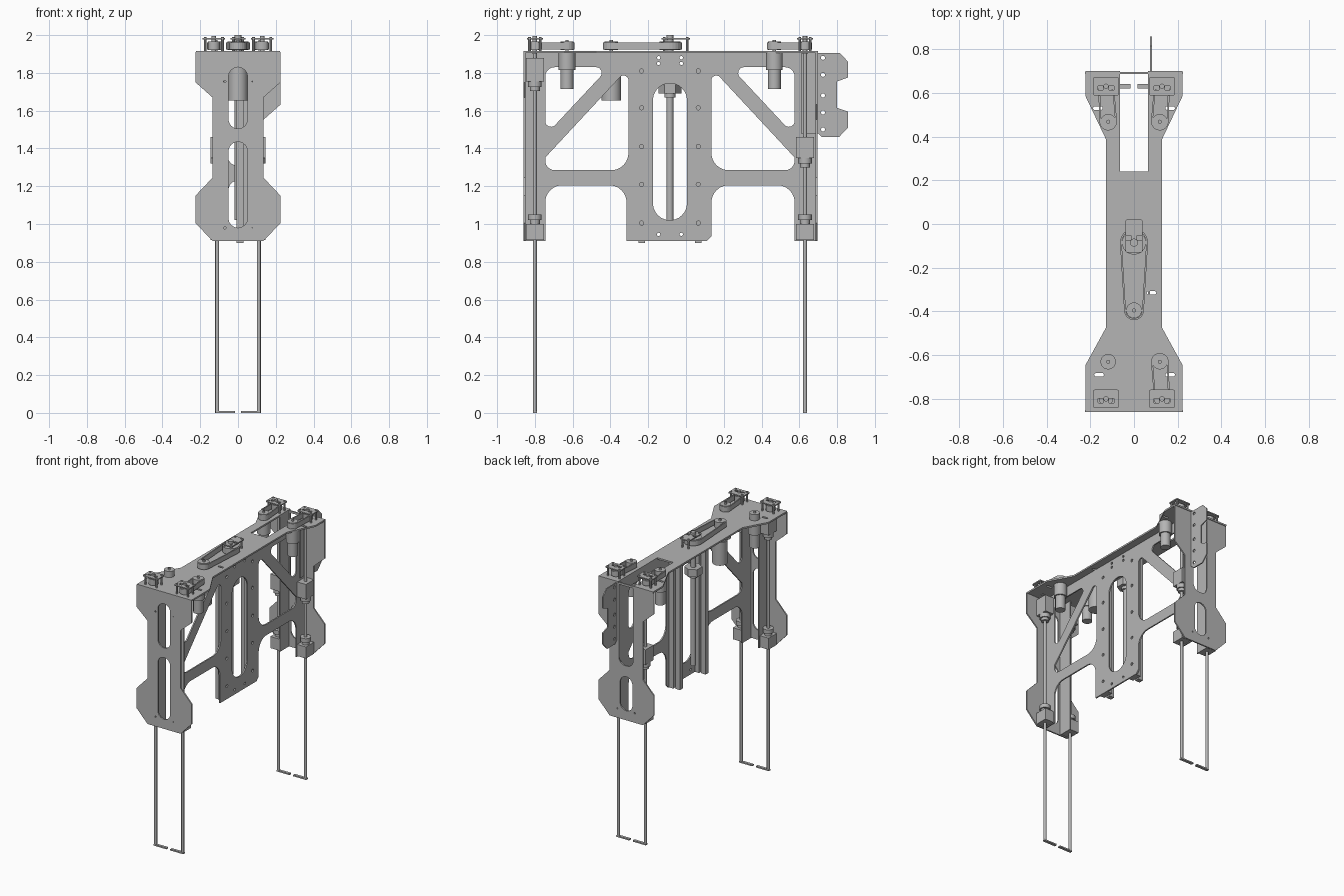
import bpy, bmesh, math
from mathutils import Vector, Matrix

cube = bpy.data.objects.get("Cube")
if cube:
    bpy.data.objects.remove(cube)

grey = bpy.data.materials.new("machined_grey")
grey.use_nodes = True
grey.diffuse_color = (0.46, 0.46, 0.46, 1)
grey.node_tree.nodes["Principled BSDF"].inputs["Base Color"].default_value = (0.46, 0.46, 0.46, 1)

# Local plate axes mapped to the world for plates facing x, y or z
FACING = {
    "x": Matrix(((0, 0, 1, 0), (1, 0, 0, 0), (0, 1, 0, 0), (0, 0, 0, 1))),
    "y": Matrix(((1, 0, 0, 0), (0, 0, -1, 0), (0, 1, 0, 0), (0, 0, 0, 1))),
    "z": Matrix.Identity(4),
}


def add(name, bm):
    mesh = bpy.data.meshes.new(name)
    bmesh.ops.recalc_face_normals(bm, faces=bm.faces[:])
    bm.to_mesh(mesh)
    bm.free()
    mesh.materials.append(grey)
    obj = bpy.data.objects.new(name, mesh)
    bpy.context.collection.objects.link(obj)
    return obj


def box(name, x, y, z):
    bm = bmesh.new()
    bmesh.ops.create_cube(bm, size=1)
    for v in bm.verts:
        for i, (lo, hi) in enumerate((x, y, z)):
            v.co[i] = lo if v.co[i] < 0 else hi
    return add(name, bm)


def cyl(name, x, y, z0, z1, r, sides=24):
    bm = bmesh.new()
    bmesh.ops.create_cone(bm, cap_ends=True, segments=sides, radius1=r, radius2=r, depth=z1 - z0,
                          matrix=Matrix.Translation((x, y, (z0 + z1) / 2)))
    for f in bm.faces:
        f.smooth = len(f.verts) == 4 and sides > 8
    for e in bm.edges:
        e.smooth = all(f.smooth for f in e.link_faces)
    return add(name, bm)


def rounded(corners):
    """Outline from (u, v[, radius]) corners with true fillets."""
    pts = []
    for i, c in enumerate(corners):
        p = Vector(c[:2])
        r = c[2] if len(c) > 2 else 0
        if not r:
            pts.append(p)
            continue
        a = (Vector(corners[i - 1][:2]) - p).normalized()
        b = (Vector(corners[(i + 1) % len(corners)][:2]) - p).normalized()
        half = a.angle(b) / 2
        mid = p + (a + b).normalized() * r / math.sin(half)
        reach = r / math.tan(half)
        d0, d1 = p + a * reach - mid, p + b * reach - mid
        pts += [mid + d0.lerp(d1, k / 8).normalized() * r for k in range(9)]
    return pts


def slot(u0, u1, v0, v1, r=None):
    r = r or min(u1 - u0, v1 - v0) / 2 * 0.999
    return rounded([(u0, v0, r), (u1, v0, r), (u1, v1, r), (u0, v1, r)])


def hole(u, v, r):
    return [Vector((u + r * math.cos(k * math.pi / 6), v + r * math.sin(k * math.pi / 6))) for k in range(12)]


def plate(name, facing, at, thick, outline, holes=()):
    """Flat sheet with cutouts, centred on the given position along its facing axis."""
    curve = bpy.data.curves.new(name, "CURVE")
    curve.dimensions = "2D"
    curve.fill_mode = "BOTH"
    curve.extrude = thick / 2
    for loop in (outline, *holes):
        s = curve.splines.new("POLY")
        s.points.add(len(loop) - 1)
        for p, q in zip(s.points, loop):
            p.co = (q[0], q[1], 0, 1)
        s.use_cyclic_u = True
    helper = bpy.data.objects.new(name + "_curve", curve)
    bpy.context.collection.objects.link(helper)
    mesh = bpy.data.meshes.new_from_object(helper.evaluated_get(bpy.context.evaluated_depsgraph_get()))
    bpy.data.objects.remove(helper)
    bm = bmesh.new()
    bm.from_mesh(mesh)
    bpy.data.meshes.remove(mesh)
    bmesh.ops.remove_doubles(bm, verts=bm.verts[:], dist=1e-5)
    shift = Vector([at if a == facing else 0 for a in "xyz"])
    bmesh.ops.transform(bm, matrix=Matrix.Translation(shift) @ FACING[facing], verts=bm.verts[:])
    for f in bm.faces:
        f.smooth = False
    return add(name, bm)


def belt(name, p, rp, q, rq, z0, z1):
    """Open belt loop round two pulleys."""
    p, q = Vector(p), Vector(q)
    d = q - p
    base = math.atan2(d.y, d.x)
    lean = math.acos((rp - rq) / d.length)

    def loop(inset):
        pts = []
        for c, r, start, end in ((q, rq, -lean, lean), (p, rp, lean, 2 * math.pi - lean)):
            for k in range(13):
                a = base + start + (end - start) * k / 12
                pts.append(c + Vector((math.cos(a), math.sin(a))) * (r - inset))
        return pts
    plate(name, "z", (z0 + z1) / 2, z1 - z0, loop(0), [loop(0.008)])


# Top deck with rear notch and adjusting slots
half = [(0.222, -0.86), (0.222, -0.645), (0.128, -0.474), (0.128, 0.387), (0.222, 0.585), (0.222, 0.70)]
notch = [(0.064, 0.70), (0.064, 0.24), (-0.064, 0.24), (-0.064, 0.70)]
cuts = [slot(x - 0.022, x + 0.022, y - 0.008, y + 0.008)
        for x, y in ((-0.16, -0.69), (0.165, -0.69), (-0.165, 0.53), (0.165, 0.53), (0.08, -0.315))]
plate("top_deck", "z", 1.91, 0.012, half + notch + [(-x, y) for x, y in reversed(half)], cuts)


# End plates
def end_outline(drop):
    right = [(0.135, 0.91), (0.225, 1.005), (0.225, 1.15), (0.135, 1.245)]
    left = [(-x, z) for x, z in reversed(right)]
    return (right + [(0.135, 1.67 - drop), (0.225, 1.75 - drop), (0.225, 1.91),
                     (-0.225, 1.91), (-0.225, 1.75), (-0.135, 1.67)] + left)


bolts = [hole(x, z, 0.006) for x in (-0.07, 0.07) for z in (0.98, 1.755)]
plate("front_plate", "y", -0.855, 0.01, end_outline(0),
      [slot(-0.05, 0.05, 1.505, 1.83), slot(-0.05, 0.05, 0.98, 1.435)] + bolts)
plate("back_plate", "y", 0.69, 0.01, end_outline(0.118),
      [rounded([(-0.055, 1.31, 0.05), (0.06, 1.31, 0.05), (0.06, 1.895), (-0.055, 1.895)]),
       slot(-0.05, 0.05, 0.98, 1.23)] + bolts[:1] + bolts[2:3])

# Long web plate with diagonal braces
right_cuts = [[(0.135, 1.285, 0.09), (0.575, 1.285, 0.05), (0.575, 1.352), (0.135, 1.825, 0.025)],
              [(0.575, 1.83, 0.05), (0.237, 1.83, 0.03), (0.575, 1.468, 0.03)]]
left_cuts = [[(-0.17 - c[0], *c[1:]) for c in loop] for loop in right_cuts]
web_cuts = [rounded(c) for c in right_cuts + left_cuts] + [slot(-0.175, 0.005, 1.02, 1.745)]
web_cuts += [hole(y, z, 0.011) for y in (-0.235, 0.065) for z in (1.81, 1.615, 1.41, 1.21, 1.005)]
web_cuts += [hole(y, z, 0.009) for y in (-0.145, -0.025) for z in (1.88, 1.85, 0.945)]
plate("web_plate", "x", 0.069, 0.01, rounded([
    (-0.86, 0.91), (-0.745, 0.91), (-0.745, 1.205, 0.09), (-0.315, 1.205, 0.09), (-0.315, 0.91),
    (0.11, 0.91), (0.135, 0.935), (0.135, 1.205, 0.09), (0.575, 1.205, 0.09), (0.575, 0.91),
    (0.69, 0.91), (0.69, 1.91), (-0.86, 1.91)]), web_cuts)

# Rear side bracket
plate("rear_bracket", "x", 0.078, 0.008, [
    (0.61, 1.905), (0.815, 1.905), (0.857, 1.86), (0.857, 1.775), (0.80, 1.755), (0.80, 1.615),
    (0.857, 1.595), (0.857, 1.51), (0.81, 1.46), (0.72, 1.46), (0.70, 1.48), (0.61, 1.48)],
    [hole(0.725, z, 0.011) for z in (1.88, 1.79, 1.68, 1.59, 1.50)])

# Central guide rails and lead screw
for tag, y in (("front", -0.235), ("rear", 0.065)):
    box(tag + "_rail_base", (0.03, 0.064), (y - 0.04, y + 0.04), (0.91, 1.9))
    box(tag + "_guide_rail", (-0.008, 0.03), (y - 0.017, y + 0.017), (0.90, 1.9))
cyl("lead_screw", 0, -0.085, 1.02, 2.0, 0.018)
cyl("screw_nut", 0, -0.085, 1.69, 1.745, 0.06, 6)
cyl("screw_collar", 0, -0.085, 1.67, 1.69, 0.03)


# Pulley held under a raised bearing plate on posts
def bearing(name, x, y, w, d, shift, r):
    cyl(name + "_pulley", x, y, 1.922, 1.965, r)
    cyl(name + "_shaft", x, y, 1.9, 1.995, 0.012)
    cy = y + shift
    cuts = [slot(x + s * 0.025 - 0.012, x + s * 0.025 + 0.012, cy - 0.018, cy + 0.002, 0.003) for s in (-1, 1)]
    plate(name + "_bearing_plate", "z", 1.98, 0.008,
          slot(x - w / 2, x + w / 2, cy - d / 2, cy + d / 2, 0.01), cuts)
    for sx in (-1, 1):
        for sy in (-1, 1):
            cyl(name + "_post", x + sx * (w / 2 - 0.014), cy + sy * (d / 2 - 0.014), 1.915, 1.99, 0.007, 8)


def motor(name, x, y, r, z_low, z_mid, r_top):
    cyl(name + "_motor", x, y, z_low, z_mid, r)
    cyl(name + "_gearbox", x, y, z_mid, 1.905, r_top)
    cyl(name + "_drive_pulley", x, y, 1.92, 1.965, r_top * 0.8)
    cyl(name + "_drive_shaft", x, y, 1.9, 1.975, 0.009, 12)


bearing("center", 0, -0.085, 0.08, 0.15, 0.03, 0.055)
motor("center", 0, -0.395, 0.052, 1.655, 1.825, 0.045)
belt("center_belt", (0, -0.085), 0.064, (0, -0.395), 0.045, 1.925, 1.962)

# Four corner lifting legs
for side, s in (("left", 1), ("right", -1)):
    for end, y, motor_y in (("front", -0.80, -0.63), ("back", 0.63, 0.468)):
        name = end + "_" + side
        x = s * 0.11
        cyl(name + "_leg_rod", x, y, 0, 1.9, 0.0105, 12)
        box(name + "_foot", sorted((s * 0.015, s * 0.12)), (y - 0.01, y + 0.01), (0, 0.01))
        # Bearing blocks and collars on the rod
        top = (1.755, 1.88) if end == "front" else (1.35, 1.46)
        for part, (z0, z1) in (("lower", (0.915, 1.0)), ("upper", top)):
            box(name + "_" + part + "_block", sorted((s * 0.074, s * 0.145)), (y - 0.047, y + 0.047), (z0, z1))
            z = z1 if part == "lower" else z0 - 0.05
            cyl(name + "_" + part + "_collar", x, y, z, z + 0.02, 0.026)
            cyl(name + "_" + part + "_ring", x, y, z + 0.02, z + 0.05, 0.036)
        # Drive on top of the deck
        bearing(name, s * 0.128, y, 0.12, 0.085, 0, 0.032)
        motor(name, s * 0.118, motor_y, 0.034, 1.715, 1.815, 0.044)
        if name != "front_right":
            belt(name + "_belt", (s * 0.128, y), 0.036, (s * 0.118, motor_y), 0.04, 1.925, 1.962)

# Side flanges opposite the web
for name, y0, y1 in (("front_flange", -0.85, -0.745), ("back_flange", 0.58, 0.685)):
    box(name, (-0.074, -0.064), (y0, y1), (0.91, 1.905))
